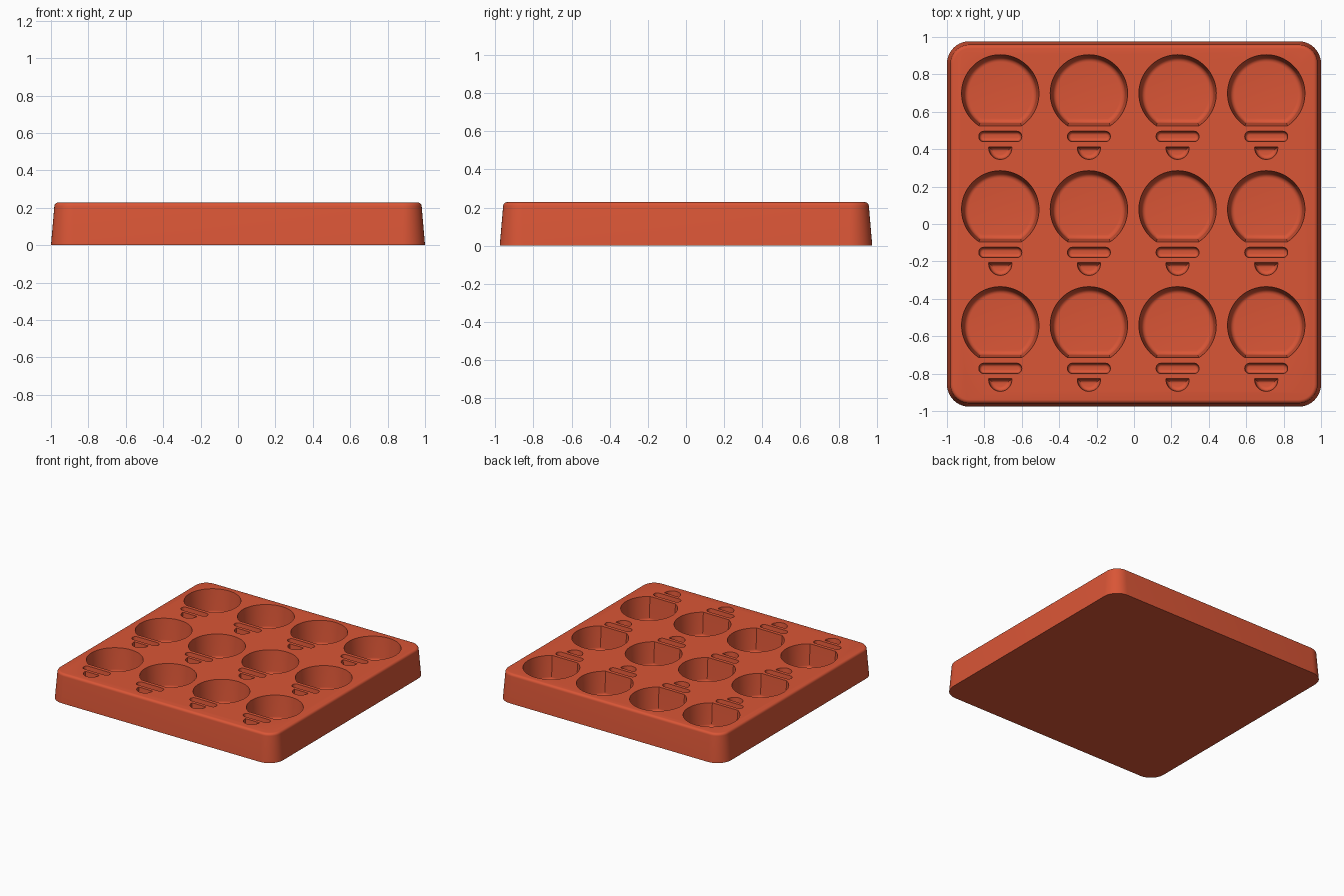
import bpy
import math

default = bpy.data.objects.get("Cube")
if default:
    bpy.data.objects.remove(default, do_unlink=True)

HEIGHT = 0.228

clay = bpy.data.materials.new("orange_red")
clay.use_nodes = True
COLOUR = (0.70, 0.092, 0.037, 1)
clay.diffuse_color = COLOUR
clay.node_tree.nodes["Principled BSDF"].inputs["Base Color"].default_value = COLOUR


def rounded_rect(hx, hy, radius, steps=10):
    """Rounded rectangle outline, counter-clockwise."""
    points = []
    for k, (sx, sy) in enumerate([(1, 1), (-1, 1), (-1, -1), (1, -1)]):
        for i in range(steps + 1):
            a = math.pi / 2 * (k + i / steps)
            points.append((sx * (hx - radius) + radius * math.cos(a),
                           sy * (hy - radius) + radius * math.sin(a)))
    return points


def cut_circle(radius, flat, side, steps=56):
    """Circle cut by a straight edge at distance flat, below (side -1) or above (1)."""
    half = math.acos(max(-1, min(1, flat / radius)))
    start = side * math.pi / 2 + half
    sweep = 2 * math.pi - 2 * half
    return [(radius * math.cos(start + sweep * i / steps),
             radius * math.sin(start + sweep * i / steps)) for i in range(steps + 1)]


def add_loft(verts, faces, outline, levels, cx=0, cy=0):
    """Closed solid through outline(inset) at each (inset, z), bottom to top."""
    base = len(verts)
    for inset, z in levels:
        ring = outline(inset)
        n = len(ring)
        verts += [(cx + x, cy + y, z) for x, y in ring]
    for k in range(len(levels) - 1):
        a = base + k * n
        faces += [(a + i, a + (i + 1) % n, a + n + (i + 1) % n, a + n + i)
                  for i in range(n)]
    faces.append(tuple(reversed(range(base, base + n))))
    top = base + (len(levels) - 1) * n
    faces.append(tuple(range(top, top + n)))


def make_object(name, verts, faces):
    mesh = bpy.data.meshes.new(name)
    mesh.from_pydata(verts, [], faces)
    mesh.materials.append(clay)
    obj = bpy.data.objects.new(name, mesh)
    bpy.context.collection.objects.link(obj)
    return obj


def recess_levels(depth, draft, fillet, steps=6):
    """Levels of a drafted recess with a rounded floor edge, going up past the top."""
    floor = HEIGHT - depth
    levels = []
    for i in range(steps + 1):
        a = math.pi / 2 * i / steps
        levels.append((draft + fillet * (1 - math.sin(a)),
                       floor + fillet * (1 - math.cos(a))))
    levels += [(0, HEIGHT), (0, HEIGHT + 0.02)]
    return levels


# Tray body: drafted sides and a rounded top edge
EDGE = 0.02
body_levels = [(0, 0), (0.018, HEIGHT - EDGE)]
for i in range(1, 6):
    a = math.pi / 2 * i / 5
    body_levels.append((0.018 + EDGE * (1 - math.cos(a)),
                        HEIGHT - EDGE + EDGE * math.sin(a)))
verts, faces = [], []
add_loft(verts, faces, lambda i: rounded_rect(1 - i, 0.977 - i, 0.12 - i), body_levels)
tray = make_object("mould_tray", verts, faces)

# Recesses: round pocket, slot and half-round cap, repeated in a grid
verts, faces = [], []
for col in range(4):
    for row in range(3):
        x = -0.004 + (col - 1.5) * 0.474
        y = 0.078 + (1 - row) * 0.62
        add_loft(verts, faces, lambda i: cut_circle(0.207 - i, 0.173 - i, -1),
                 recess_levels(0.19, 0.014, 0.025), x, y)
        add_loft(verts, faces, lambda i: rounded_rect(0.115 - i, 0.028 - i, 0.026 - i, 5),
                 recess_levels(0.05, 0.004, 0.016), x, y - 0.23)
        add_loft(verts, faces, lambda i: cut_circle(0.062 - i, 0.006 - i, 1, 28),
                 recess_levels(0.06, 0.004, 0.022), x, y - 0.291)
cutter = make_object("recess_cutter", verts, faces)
cutter.hide_render = True

# Cut the recesses and keep only the finished tray
cut = tray.modifiers.new("recesses", 'BOOLEAN')
cut.operation = 'DIFFERENCE'
cut.solver = 'EXACT'
cut.object = cutter
bpy.ops.object.select_all(action='DESELECT')
bpy.context.view_layer.objects.active = tray
tray.select_set(True)
bpy.ops.object.modifier_apply(modifier=cut.name)
bpy.data.objects.remove(cutter, do_unlink=True)
bpy.ops.object.shade_smooth_by_angle(angle=math.radians(35))
